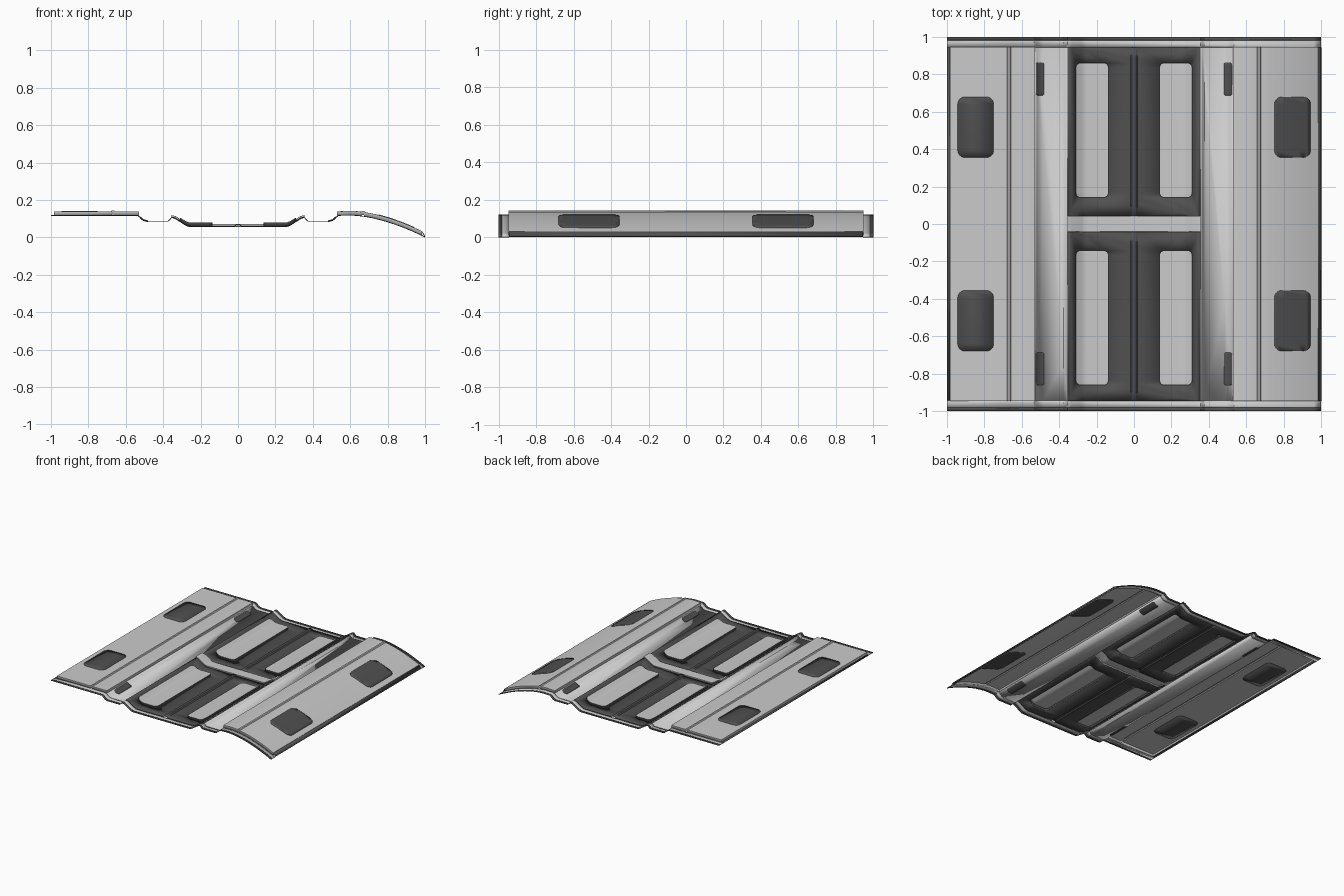
import bpy, bmesh, math
from mathutils import Vector

if "Cube" in bpy.data.objects:
    bpy.data.objects.remove(bpy.data.objects["Cube"])


def material(name, v):
    m = bpy.data.materials.new(name)
    m.diffuse_color = (v, v, v, 1)
    m.use_nodes = True
    m.node_tree.nodes["Principled BSDF"].inputs["Base Color"].default_value = m.diffuse_color
    return m


LIGHT = material("light_grey", 0.6)
DARK = material("dark_grey", 0.08)

# Cross-section of the pressed sheet (x, z), left to right
SHELL = [(-1, .117), (-.535, .117), (-.52, .103), (-.505, .091), (-.485, .086),
         (-.375, .086), (-.365, .094), (-.355, .106), (-.335, .100),
         (-.28, .065), (-.265, .059), (-.25, .057), (.25, .057), (.265, .059),
         (.28, .065), (.335, .100), (.355, .106), (.365, .094), (.375, .086),
         (.485, .086), (.505, .091), (.52, .103), (.535, .117), (.6, .119)]
SHELL += [(.6 + .04 * i, .119 - .117 * (i / 10) ** 1.7) for i in range(1, 11)]


def interp(pts, x):
    for (x0, z0), (x1, z1) in zip(pts, pts[1:]):
        if x <= x1:
            return z0 + (z1 - z0) * (x - x0) / (x1 - x0)
    return pts[-1][1]


def shell(x):
    return interp(SHELL, x)


# Outer deck: flat on the left, curved on the right, with one narrow bead each
BEAD = [.658, .663, .673, .678]


def deck(x):
    a = abs(x)
    if x < 0:
        z = .137
    elif x < .6:
        z = .139 - (.6 - x) * .03
    else:
        z = shell(x) + .021
    return z + interp([(0, 0), (.658, 0), (.663, .006), (.673, .006), (.678, 0), (1, 0)], a)


def floor(x):
    return shell(x) + .003 + max(0, min(1, (.018 - abs(x)) / .008)) * .008


FOLDS = [p[0] for p in SHELL] + [s * b for b in BEAD for s in (-1, 1)] + [-.018, -.01, .01, .018]


def rect(x0, x1, y0, y1, r=0):
    """Rectangle outline, with rounded corners when r > 0."""
    if not r:
        return [(x0, y0), (x1, y0), (x1, y1), (x0, y1)]
    out = []
    for k, (cx, cy) in enumerate([(x1 - r, y1 - r), (x0 + r, y1 - r), (x0 + r, y0 + r), (x1 - r, y0 + r)]):
        for i in range(7):
            a = math.pi / 2 * (k + i / 6)
            out.append((cx + r * math.cos(a), cy + r * math.sin(a)))
    return out


def drape(name, loops, height, mat, thick=.004, wall=0, wall_mat=None):
    """Fill outlines (later ones are holes), fold them to a height rule, add side walls."""
    bm = bmesh.new()
    edges = []
    for loop in loops:
        vs = [bm.verts.new((x, y, 0)) for x, y in loop]
        edges += [bm.edges.new((vs[i - 1], vs[i])) for i in range(len(vs))]
    bmesh.ops.triangle_fill(bm, edges=edges, use_beauty=True, normal=(0, 0, 1))
    xs = [v.co.x for v in bm.verts]
    lo, hi = min(xs), max(xs)
    for fx in sorted(set(FOLDS)):
        if lo + 1e-4 < fx < hi - 1e-4:
            bmesh.ops.bisect_plane(bm, geom=bm.verts[:] + bm.edges[:] + bm.faces[:],
                                   plane_co=(fx, 0, 0), plane_no=(1, 0, 0), dist=1e-5)
    for v in bm.verts:
        v.co.z = height(v.co.x)
    if wall:
        rim = [e for e in bm.edges if e.is_boundary]
        new = bmesh.ops.extrude_edge_only(bm, edges=rim)["geom"]
        for g in new:
            if isinstance(g, bmesh.types.BMVert):
                g.co.z -= wall
            elif isinstance(g, bmesh.types.BMFace):
                g.material_index = 1
    bmesh.ops.recalc_face_normals(bm, faces=bm.faces[:])
    me = bpy.data.meshes.new(name)
    bm.to_mesh(me)
    bm.free()
    me.materials.append(mat)
    me.materials.append(wall_mat or mat)
    ob = bpy.data.objects.new(name, me)
    bpy.context.collection.objects.link(ob)
    mod = ob.modifiers.new("thickness", "SOLIDIFY")
    mod.thickness = thick
    mod.offset = 0
    bpy.ops.object.select_all(action="DESELECT")
    ob.select_set(True)
    bpy.context.view_layer.objects.active = ob
    bpy.ops.object.shade_smooth_by_angle(angle=math.radians(25))
    return ob


def span(s, a, b):
    return (a, b) if s > 0 else (-b, -a)


# End rims: light band with a dark lip
for s, tag in ((-1, "front"), (1, "back")):
    drape(tag + "_rim", [rect(-1, 1, *span(s, .945, .982))], shell, LIGHT)
    drape(tag + "_lip", [rect(-1, 1, *span(s, .982, 1))], shell, DARK)

# Outer side lips
drape("left_lip", [rect(-1, -.98, -.945, .945)], shell, DARK)
drape("right_lip", [rect(.984, 1, -.945, .945)],
      lambda x: .031 - (x - .984) / .016 * .027, DARK)

for s, tag in ((-1, "left"), (1, "right")):
    # Raised outer deck and the channel beside it
    drape(tag + "_deck", [rect(*span(s, .53, .982), -.945, .945)], deck, LIGHT, wall=.02)
    drape(tag + "_channel", [rect(*span(s, .355, .535), -.945, .945)], shell, LIGHT)
    for t, end in ((-1, "front"), (1, "back")):
        # Dark deck patches and channel slots
        drape(f"{tag}_{end}_patch", [rect(*span(s, .75, .943), *span(t, .355, .68), .04)],
              deck, DARK, thick=.009)
        drape(f"{tag}_{end}_slot", [rect(*span(s, .48, .526), *span(t, .687, .863), .012)],
              lambda x: shell(x) + .001, DARK, thick=.009)

# Recessed centre floor with embossed light pads
for t, end in ((-1, "front"), (1, "back")):
    pads = [rect(*span(s, .138, .31), *span(t, .143, .86), .025) for s in (-1, 1)]
    drape(end + "_floor", [rect(-.355, .355, *span(t, .04, .945))] + pads, floor, DARK)
    for pad, tag in zip(pads, ("left", "right")):
        drape(f"{tag}_{end}_pad", [pad], lambda x: shell(x) + .020, LIGHT,
              wall=.017, wall_mat=DARK)

# Cross bar between the two floors
drape("cross_bar", [rect(-.355, .355, -.04, .042)], lambda x: shell(x) + .012, LIGHT, wall=.011)
